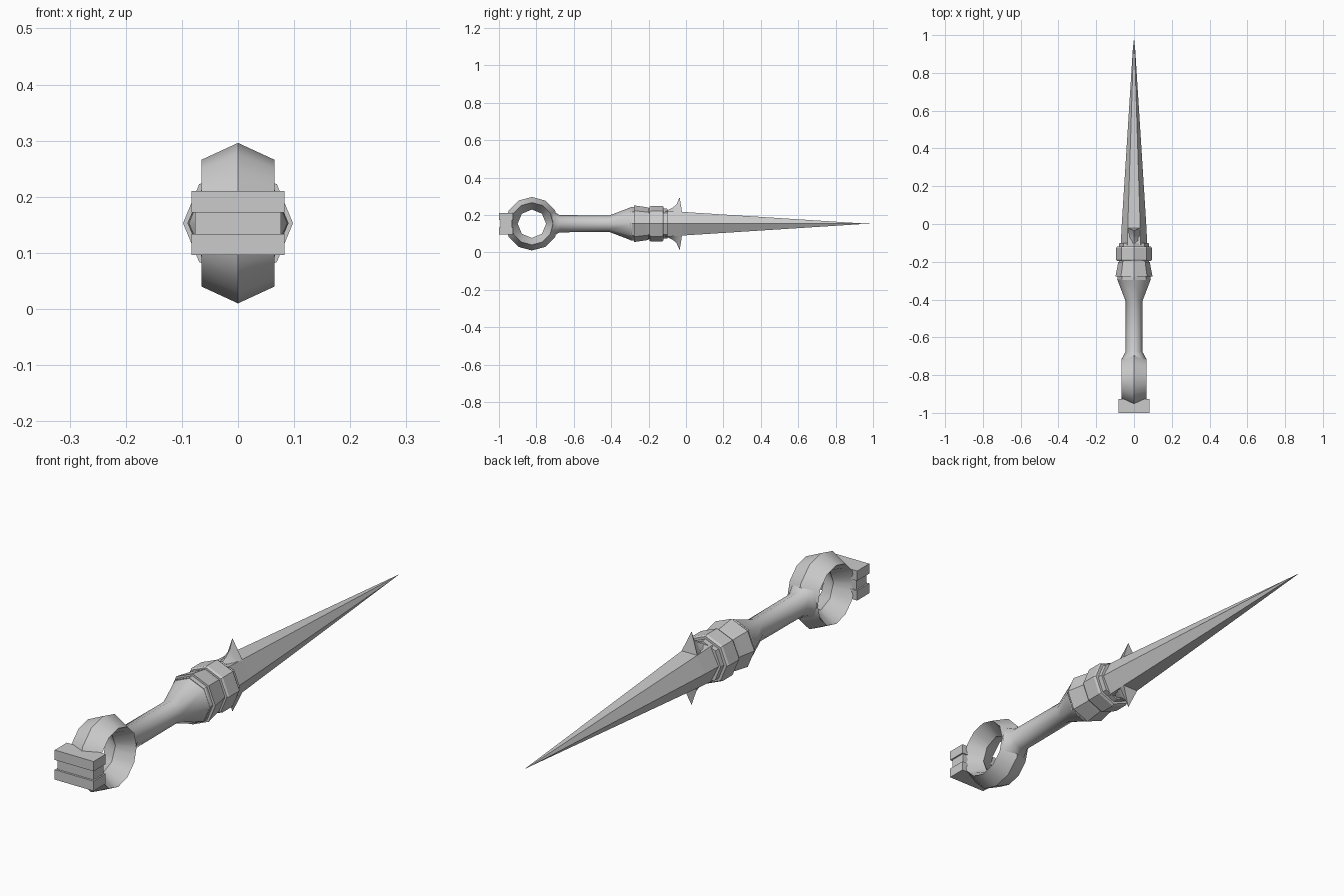
import bpy, bmesh
from math import sin, cos, pi, radians

if "Cube" in bpy.data.objects:
    bpy.data.objects.remove(bpy.data.objects["Cube"])

ZC = 0.153  # height of the long axis


def finish(name, bm, smooth=None):
    bmesh.ops.recalc_face_normals(bm, faces=bm.faces)
    me = bpy.data.meshes.new(name)
    bm.to_mesh(me)
    bm.free()
    ob = bpy.data.objects.new(name, me)
    bpy.context.collection.objects.link(ob)
    if smooth:
        bpy.ops.object.select_all(action='DESELECT')
        ob.select_set(True)
        bpy.context.view_layer.objects.active = ob
        bpy.ops.object.shade_smooth_by_angle(angle=radians(smooth))
    return ob


def loft(name, sections, smooth=None, closed=False):
    """Skin a list of equal-length point rings; cap ends or close the loop."""
    bm = bmesh.new()
    rings = [[bm.verts.new(p) for p in s] for s in sections]
    n = len(rings[0])
    pairs = list(zip(rings, rings[1:]))
    if closed:
        pairs.append((rings[-1], rings[0]))
    else:
        bm.faces.new(rings[0])
        bm.faces.new(rings[-1])
    for a, b in pairs:
        for i in range(n):
            j = (i + 1) % n
            bm.faces.new((a[i], a[j], b[j], b[i]))
    return finish(name, bm, smooth)


def ngon(n, y, rx, rz):
    return [(rx * cos(2 * pi * i / n), y, ZC + rz * sin(2 * pi * i / n)) for i in range(n)]


def lathe(name, profile, n=8, smooth=None):
    return loft(name, [ngon(n, *p) for p in profile], smooth)


def box(name, x, y0, y1, z0, z1):
    loft(name, [[(-x, y, z0), (x, y, z0), (x, y, z1), (-x, y, z1)] for y in (y0, y1)])


def poly_r(n, r, a):
    """Radius of a regular n-gon's outline at angle a."""
    return r * cos(pi / n) / cos(a % (2 * pi / n) - pi / n)


# Pommel ring: diamond section, 12-sided outside and 8-sided hole
ring = []
for k in range(24):
    a = 2 * pi * k / 24
    sec = []
    for x, r, n in ((0, 0.143, 12), (0.065, 0.113, 12), (0, 0.076, 8), (-0.065, 0.113, 12)):
        rr = poly_r(n, r, a)
        sec.append((x, -0.824 + rr * cos(a), ZC + rr * sin(a)))
    ring.append(sec)
loft("pommel_ring", ring, 32, closed=True)

# Grooved block behind the ring
box("block_upper", 0.083, -1.0, -0.926, 0.172, 0.21)
box("block_lower", 0.083, -1.0, -0.926, 0.096, 0.134)
box("block_core", 0.077, -0.992, -0.93, 0.134, 0.172)

# Handle, flared into the ring and toward the collars
lathe("handle", [(-0.715, 0.065, 0.072), (-0.7, 0.058, 0.06), (-0.675, 0.044, 0.046),
                 (-0.41, 0.044, 0.044), (-0.29, 0.09, 0.09)], smooth=50)

# Stacked octagonal collars
lathe("collar_core", [(-0.3, 0.083, 0.083), (-0.1, 0.078, 0.08)])
lathe("collar_rear_band", [(-0.297, 0.088, 0.09), (-0.278, 0.088, 0.09)])
lathe("collar_rear", [(-0.278, 0.098, 0.098), (-0.215, 0.086, 0.089), (-0.2, 0.084, 0.086)])
lathe("collar_front", [(-0.196, 0.09, 0.09), (-0.188, 0.095, 0.095),
                       (-0.128, 0.095, 0.095), (-0.12, 0.09, 0.09)])

# Hexagonal tapering blade
lathe("blade", [(-0.11, 0.07, 0.08), (-0.02, 0.066, 0.073),
                (0.93, 0.006, 0.003), (0.98, 0.0005, 0.0005)], n=6)

# Curved guard spikes above and below the blade root
for name, s in (("upper_spike", 1), ("lower_spike", -1)):
    sections = []
    for yb, w, yt, h in ((-0.1, 0.036, -0.1, 0.072), (-0.07, 0.037, -0.072, 0.085),
                         (-0.045, 0.037, -0.05, 0.105), (-0.02, 0.037, -0.034, 0.142)):
        sections.append([(-w, yb, ZC + s * 0.055), (w, yb, ZC + s * 0.055), (0, yt, ZC + s * h)])
    loft(name, sections, 30)
